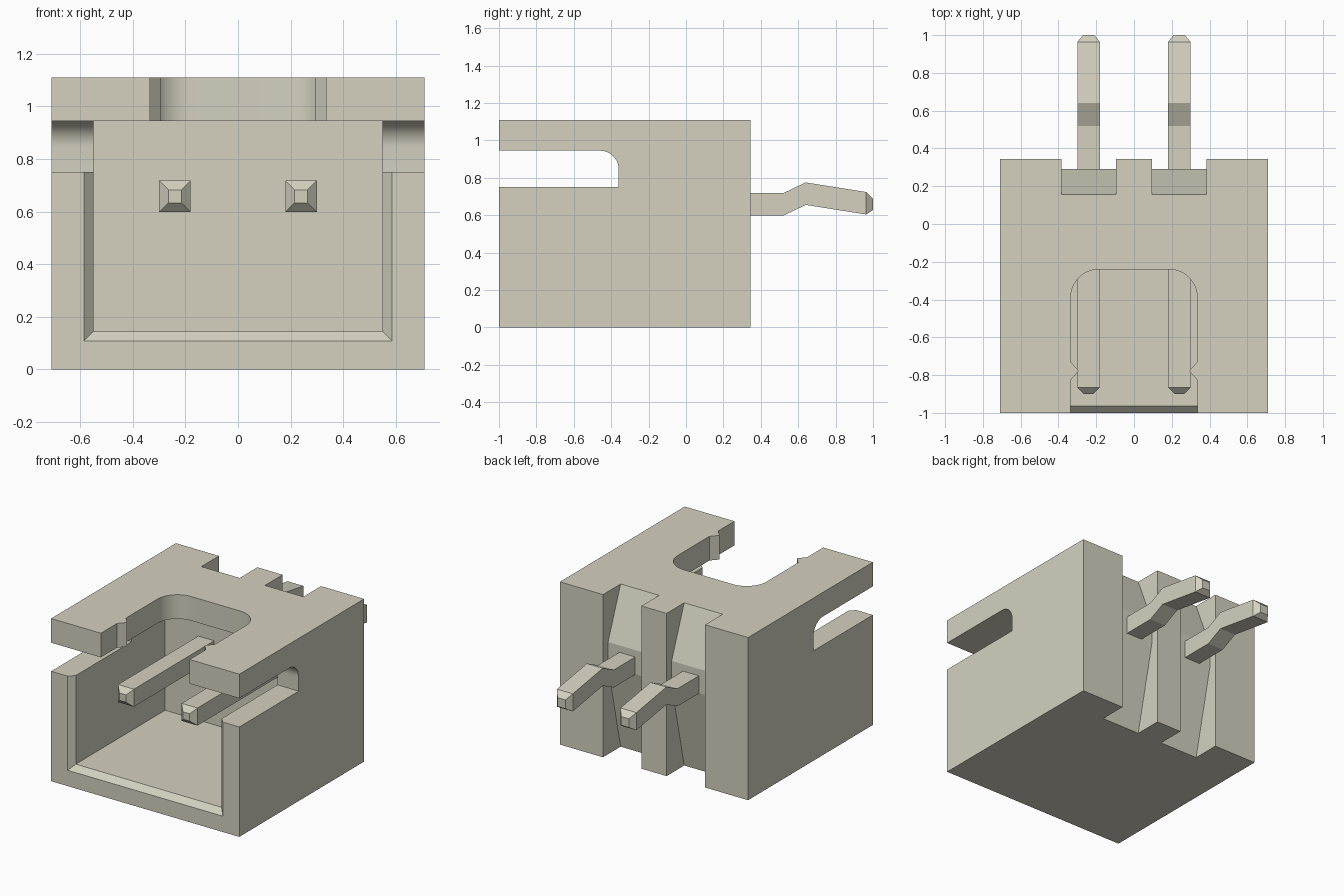
import bpy, bmesh, math

if "Cube" in bpy.data.objects:
    bpy.data.objects.remove(bpy.data.objects["Cube"])

plastic = bpy.data.materials.new("warm_beige")
plastic.diffuse_color = (0.66, 0.64, 0.53, 1)
plastic.use_nodes = True
plastic.node_tree.nodes["Principled BSDF"].inputs["Base Color"].default_value = plastic.diffuse_color


def loft(name, rings):
    """Skin a list of equal-length point rings and cap both ends."""
    bm = bmesh.new()
    vs = [[bm.verts.new(p) for p in r] for r in rings]
    n = len(rings[0])
    for a, b in zip(vs, vs[1:]):
        for i in range(n):
            j = (i + 1) % n
            bm.faces.new((a[i], a[j], b[j], b[i]))
    bm.faces.new(vs[0])
    bm.faces.new(vs[-1])
    bmesh.ops.recalc_face_normals(bm, faces=bm.faces)
    me = bpy.data.meshes.new(name)
    bm.to_mesh(me)
    bm.free()
    me.materials.append(plastic)
    ob = bpy.data.objects.new(name, me)
    bpy.context.collection.objects.link(ob)
    return ob


def rect(y, x0, x1, z0, z1):
    return [(x0, y, z0), (x1, y, z0), (x1, y, z1), (x0, y, z1)]


def arc(cx, cy, r, a0, a1, n=12):
    return [(cx + r * math.cos(math.radians(a0 + (a1 - a0) * i / n)),
             cy + r * math.sin(math.radians(a0 + (a1 - a0) * i / n))) for i in range(n + 1)]


def cut(target, cutter):
    cutter.hide_render = True
    m = target.modifiers.new("cut", 'BOOLEAN')
    m.operation, m.solver, m.object = 'DIFFERENCE', 'EXACT', cutter
    bpy.context.view_layer.objects.active = target
    bpy.ops.object.modifier_apply(modifier=m.name)
    bpy.data.objects.remove(cutter)


# Housing block
housing = loft("housing", [rect(-1, -.71, .71, 0, 1.11), rect(.345, -.71, .71, 0, 1.11)])

# Front cavity with chamfered mouth
cut(housing, loft("cavity_cutter", [rect(-1.037, -.622, .622, .071, .945),
                                    rect(-.963, -.55, .55, .145, .945),
                                    rect(0, -.55, .55, .145, .945)]))

# Side slots with one rounded upper corner
slot = [(-1.1, .75), (-.36, .75)] + arc(-.46, .845, .1, 0, 90) + [(-1.1, .945)]
cut(housing, loft("slot_cutter", [[(x, y, z) for y, z in slot] for x in (-.8, .8)]))

# Top window with rounded back corners and two small locking bumps
half = [(.335, -1.1), (.335, -.825), (.292, -.778), (.335, -.73)] + arc(.185, -.39, .15, 0, 90)
window = half + [(-x, y) for x, y in reversed(half)]
cut(housing, loft("window_cutter", [[(x, y, z) for x, y in window] for z in (.85, 1.2)]))

# Rear recesses, sloped above and below the pins
recess = [(.5, -.1), (.132, -.1), (.155, 0), (.29, .6), (.29, .765), (.155, 1.11), (.116, 1.21), (.5, 1.21)]
for s in (-1, 1):
    cut(housing, loft("recess_cutter", [[(s * .24 + d, y, z) for y, z in recess]
                                        for d in (-.145, .145)]))

# Bent contact pins: (y, centre z, half width, half height)
path = [(-.9, .658, .025, .025), (-.865, .658, .06, .06), (.52, .658, .06, .06),
        (.64, .715, .06, .06), (.963, .664, .06, .06), (1, .658, .03, .03)]
pins = [loft("pin_" + side, [rect(y, x - w, x + w, z - h, z + h) for y, z, w, h in path])
        for side, x in (("left", -.24), ("right", .24))]

# Keep flat faces crisp, curved corners smooth
bpy.ops.object.select_all(action='DESELECT')
for ob in [housing] + pins:
    ob.select_set(True)
bpy.context.view_layer.objects.active = housing
bpy.ops.object.shade_smooth_by_angle(angle=math.radians(9))
